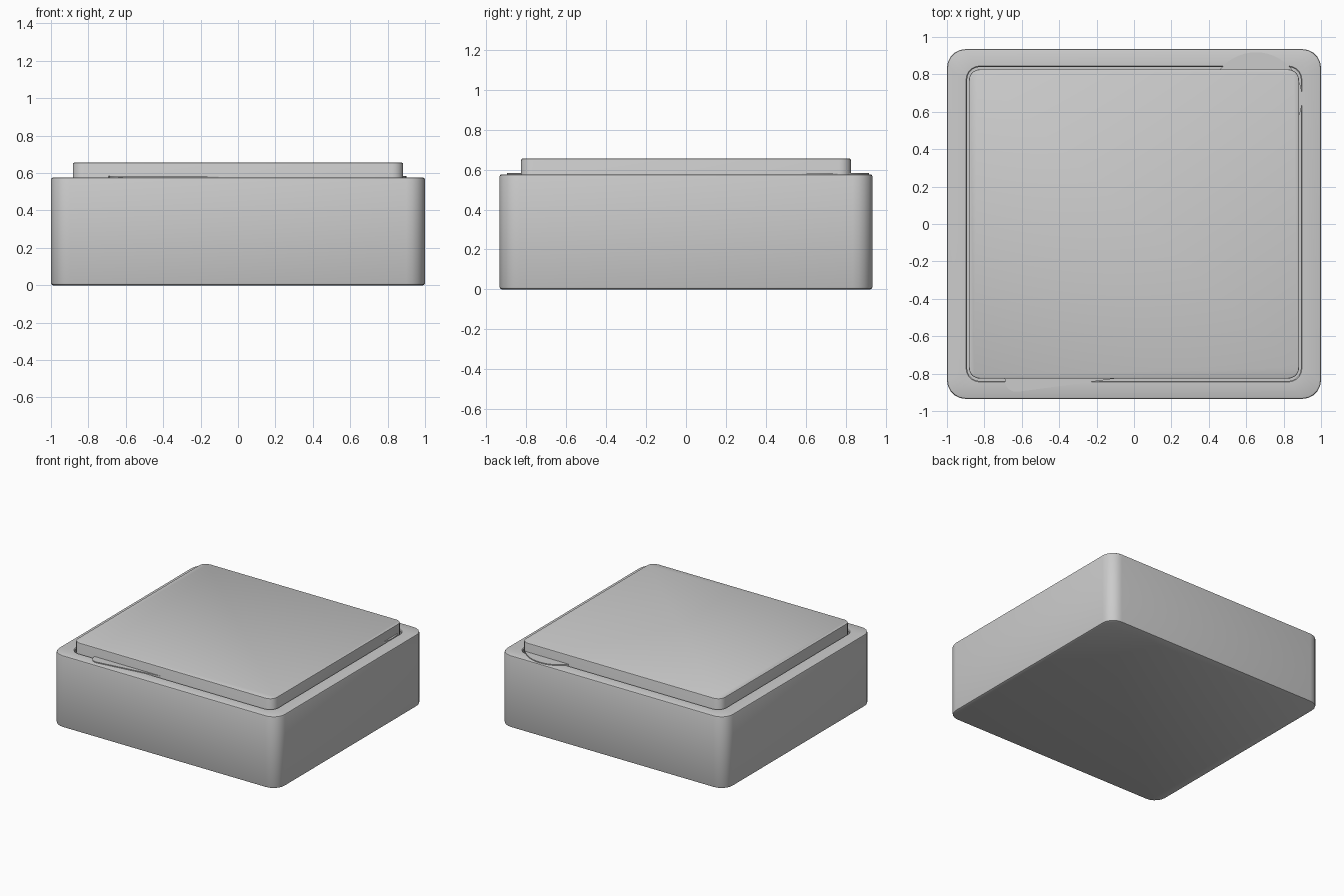
import bpy, bmesh, math

if "Cube" in bpy.data.objects:
    bpy.data.objects.remove(bpy.data.objects["Cube"])


def ring(bm, hx, hy, r, z, seg):
    """Rounded-rectangle loop of vertices."""
    vs = []
    for i, (sx, sy) in enumerate([(1, 1), (-1, 1), (-1, -1), (1, -1)]):
        for k in range(seg + 1):
            a = math.pi / 2 * (i + k / seg)
            vs.append(bm.verts.new((sx * (hx - r) + r * math.cos(a),
                                    sy * (hy - r) + r * math.sin(a), z)))
    return vs


def loft(name, rings, seg=5, loc=(0, 0, 0), rot=0):
    """Skin a stack of (half_x, half_y, corner_radius, z) loops and cap both ends."""
    bm = bmesh.new()
    loops = [ring(bm, *r, seg) for r in rings]
    for a, b in zip(loops, loops[1:]):
        n = len(a)
        for i in range(n):
            bm.faces.new((a[i], a[(i + 1) % n], b[(i + 1) % n], b[i]))
    bm.faces.new(loops[0][::-1])
    bm.faces.new(loops[-1])
    bmesh.ops.recalc_face_normals(bm, faces=bm.faces)
    me = bpy.data.meshes.new(name)
    bm.to_mesh(me)
    bm.free()
    ob = bpy.data.objects.new(name, me)
    bpy.context.collection.objects.link(ob)
    ob.location = loc
    ob.rotation_euler.z = rot
    bpy.ops.object.select_all(action='DESELECT')
    ob.select_set(True)
    bpy.context.view_layer.objects.active = ob
    bpy.ops.object.shade_smooth_by_angle(angle=math.radians(35))
    return ob


# Open tray: outer wall, softened rim, recess
loft("tray", [
    (0.988, 0.923, 0.088, 0.0),
    (0.997, 0.932, 0.097, 0.004),
    (1.0, 0.935, 0.1, 0.012),
    (1.0, 0.935, 0.1, 0.565),
    (0.997, 0.932, 0.097, 0.573),
    (0.99, 0.925, 0.09, 0.576),
    (0.898, 0.845, 0.075, 0.576),
    (0.893, 0.84, 0.07, 0.571),
    (0.893, 0.84, 0.07, 0.06),
])

# Raised block sitting in the recess
loft("inner_block", [
    (0.883, 0.827, 0.06, 0.06),
    (0.883, 0.827, 0.06, 0.647),
    (0.881, 0.825, 0.058, 0.653),
    (0.875, 0.819, 0.052, 0.656),
])

# Thin disc and card peeking out from under the block
loft("thin_disc", [(0.248, 0.248, 0.248, 0.57), (0.248, 0.248, 0.248, 0.583)],
     seg=12, loc=(0.652, 0.67, 0))
loft("thin_card", [(0.5, 0.35, 0.06, 0.57), (0.5, 0.35, 0.06, 0.583)],
     seg=6, loc=(-0.232, -0.491, 0), rot=math.radians(7.7))
